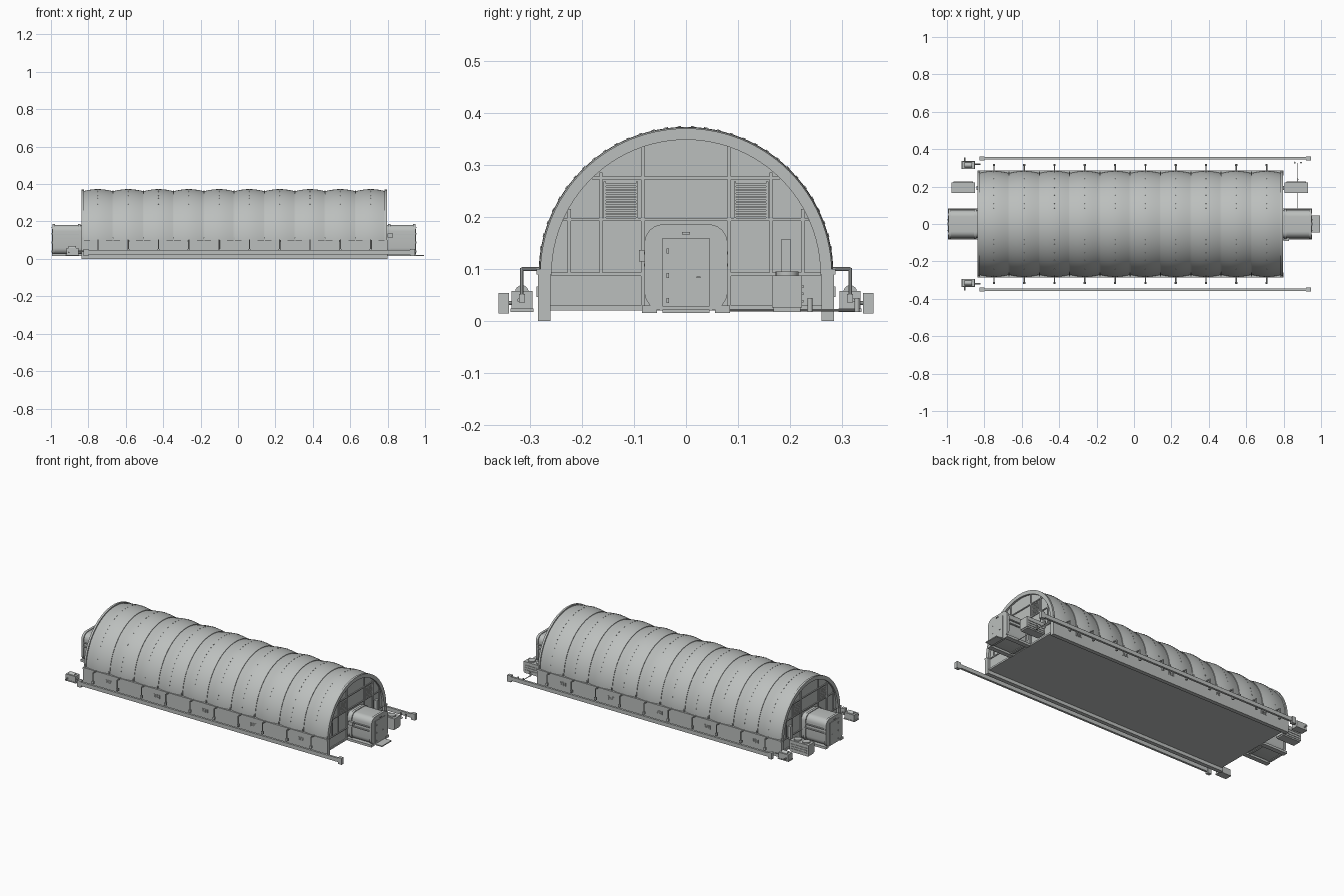
import bpy, bmesh, math
from mathutils import Matrix, Vector

cube = bpy.data.objects.get("Cube")
if cube:
    bpy.data.objects.remove(cube, do_unlink=True)

grey = bpy.data.materials.new("light_grey")
grey.use_nodes = True
COL = (0.50, 0.52, 0.51, 1)
grey.diffuse_color = COL
grey.node_tree.nodes["Principled BSDF"].inputs["Base Color"].default_value = COL

X0, X1 = -0.83, 0.79          # hall length
SPRING, R = 0.09, 0.283       # arch springing height and outer radius
PANELS = 10
STEP = (X1 - X0) / PANELS


def finish(name, bm, smooth=None):
    bmesh.ops.recalc_face_normals(bm, faces=bm.faces)
    me = bpy.data.meshes.new(name)
    bm.to_mesh(me)
    bm.free()
    me.materials.append(grey)
    ob = bpy.data.objects.new(name, me)
    bpy.context.collection.objects.link(ob)
    if smooth:
        bpy.ops.object.select_all(action='DESELECT')
        ob.select_set(True)
        bpy.context.view_layer.objects.active = ob
        bpy.ops.object.shade_smooth_by_angle(angle=math.radians(smooth))
    return ob


def add_box(bm, x0, x1, y0, y1, z0, z1, rot=None):
    m = Matrix.Translation(((x0 + x1) / 2, (y0 + y1) / 2, (z0 + z1) / 2))
    if rot:
        m = m @ rot
    m = m @ Matrix.Diagonal((x1 - x0, y1 - y0, z1 - z0, 1))
    bmesh.ops.create_cube(bm, size=1, matrix=m)


def boxes(name, items):
    bm = bmesh.new()
    for b in items:
        add_box(bm, *b)
    return finish(name, bm)


def add_cyl(bm, p, q, r, n=12):
    p, q = Vector(p), Vector(q)
    d = q - p
    m = Matrix.Translation((p + q) / 2) @ d.to_track_quat('Z', 'Y').to_matrix().to_4x4()
    bmesh.ops.create_cone(bm, cap_ends=True, segments=n, radius1=r, radius2=r,
                          depth=d.length, matrix=m)


def cyls(name, items):
    bm = bmesh.new()
    for c in items:
        add_cyl(bm, *c)
    return finish(name, bm, 40)


def prism(name, profile, x0, x1, smooth=None):
    """Extrude a (y, z) outline along x."""
    bm = bmesh.new()
    f = bm.faces.new([bm.verts.new((x0, y, z)) for y, z in profile])
    g = bmesh.ops.extrude_face_region(bm, geom=[f])["geom"]
    bmesh.ops.translate(bm, vec=(x1 - x0, 0, 0),
                        verts=[v for v in g if isinstance(v, bmesh.types.BMVert)])
    return finish(name, bm, smooth)


def arc(r, n=48):
    return [(r * math.cos(math.pi * i / n), SPRING + r * math.sin(math.pi * i / n))
            for i in range(n + 1)]


def rounded(w, z0, z1, r, n=6):
    pts = []
    for cy, cz, a0 in ((w - r, z1 - r, 0), (r - w, z1 - r, 90), (r - w, z0 + r, 180), (w - r, z0 + r, 270)):
        for i in range(n + 1):
            a = math.radians(a0 + 90 * i / n)
            pts.append((cy + r * math.cos(a), cz + r * math.sin(a)))
    return pts


# Fabric cover: a row of bulging panels
bm = bmesh.new()
prev = None
SUB = 8
for k in range(PANELS * SUB + 1):
    r = 0.272 + 0.011 * abs(math.sin(math.pi * k / SUB))
    row = [bm.verts.new((X0 + k * STEP / SUB, y, z)) for y, z in arc(r)]
    if prev:
        for i in range(len(row) - 1):
            bm.faces.new((prev[i], prev[i + 1], row[i + 1], row[i]))
    prev = row
finish("fabric_cover", bm, 12)

# Arch ribs at the panel joints, end rings
def ring(name, x0, x1, ro, ri):
    prism(name, arc(ro) + arc(ri)[::-1], x0, x1, 30)

for k in range(1, PANELS):
    x = X0 + k * STEP
    ring("arch_rib", x - 0.003, x + 0.003, 0.2755, 0.262)
ring("end_ring_right", X1 - 0.006, X1 + 0.006, 0.28, 0.258)
ring("end_ring_left", X0 - 0.006, X0 + 0.006, 0.28, 0.258)

# Lacing dots along each panel's middle, and tie-downs at the joints
bm = bmesh.new()
for k in range(PANELS):
    x = X0 + (k + 0.5) * STEP
    for i in range(2, 34):
        a = math.pi * i / 35
        c = (x, 0.2835 * math.cos(a), SPRING + 0.2835 * math.sin(a))
        m = Matrix.Translation(c) @ Matrix.Rotation(a - math.pi / 2, 4, 'X') @ Matrix.Diagonal((0.003, 0.007, 0.002, 1))
        bmesh.ops.create_cube(bm, size=1, matrix=m)
finish("cover_lacing", bm)
boxes("tie_downs", [(X0 + k * STEP - 0.003, X0 + k * STEP + 0.003, s * 0.276 - 0.004, s * 0.276 + 0.004, 0.1, 0.115)
                    for k in range(PANELS + 1) for s in (-1, 1)])

# Floor and side base walls
boxes("floor_slab", [(X0, X1, -0.262, 0.262, 0.02, 0.03)])
for s, side in ((-1, "front"), (1, "back")):
    ys = sorted((s * 0.260, s * 0.284))
    boxes(side + "_base_wall", [(X0 - 0.008, X1 + 0.008, *ys, 0, 0.09),
                                (X0 - 0.008, X1 + 0.008, *sorted((s * 0.268, s * 0.287)), 0.09, 0.1)])
    vents = []
    for i in range(5):
        x = -0.665 + 0.322 * i
        yv = sorted((s * 0.283, s * 0.287))
        vents += [(x - 0.017, x + 0.017, *yv, z, z + 0.004) for z in (0.048, 0.0545, 0.061)]
        vents += [(x + e - 0.002, x + e + 0.002, *yv, 0.046, 0.067) for e in (-0.017, 0, 0.017)]
    boxes(side + "_wall_vents", vents)

# End walls with framing and louvres
wall = [(-0.262, 0.02), (0.262, 0.02)] + arc(0.262)
for x, d, end in ((X1, 1, "right"), (X0, -1, "left")):
    prism(end + "_end_wall", wall, x - d * 0.012, x - d * 0.006)
    fx = sorted((x - d * 0.007, x - d * 0.001))
    bars = []
    for z, w in ((0.09, 0.258), (0.195, 0.235), (0.275, 0.18)):
        bars.append((*fx, -w, w, z - 0.003, z + 0.003))
    for s in (-1, 1):
        for y, z0, z1 in ((0.083, 0.02, 0.335), (0.163, 0.09, 0.285), (0.224, 0.09, 0.215)):
            bars.append((*fx, s * y - 0.003, s * y + 0.003, z0, z1))
    boxes(end + "_wall_frame", bars)
    lv = []
    for s in (-1, 1):
        lv += [(*fx, s * 0.125 - 0.031, s * 0.125 + 0.031, 0.2 + i * 0.0066, 0.2045 + i * 0.0066) for i in range(10)]
        lv += [(*fx, s * 0.125 + e - 0.002, s * 0.125 + e + 0.002, 0.198, 0.268) for e in (-0.031, 0.031)]
    boxes(end + "_louvres", lv)

    # Entrance module with collars, door and fittings
    tip = 0.955 if d > 0 else -0.998
    prism(end + "_entry_body", rounded(0.074, 0.024, 0.182, 0.034), x - d * 0.008, tip - d * 0.006, 35)
    for a in (x + d * 0.012, tip - d * 0.02):
        prism(end + "_entry_collar", rounded(0.08, 0.02, 0.186, 0.037), a, a + d * 0.014, 35)
    boxes(end + "_entry_skid", [(*sorted((x, tip - d * 0.004)), s * 0.07 - 0.014, s * 0.07 + 0.014, 0.016, 0.03)
                                for s in (-1, 1)])
    rail = sorted((x + d * 0.02, tip - d * 0.01))
    boxes(end + "_entry_side_rails", [(*rail, s * 0.077 - 0.004, s * 0.077 + 0.004, z, z + 0.006)
                                      for s in (-1, 1) for z in (0.105, 0.128)])
    dx = sorted((tip - d * 0.008, tip - d * 0.003))
    boxes(end + "_door", [(*dx, -0.045, 0.045, 0.028, 0.16)])
    hx = sorted((tip - d * 0.004, tip))
    fit = [(*hx, -0.037, -0.033, z, z + 0.009) for z in (0.035, 0.083, 0.13)]
    boxes(end + "_door_fittings", fit + [(*hx, 0.02, 0.028, 0.083, 0.086), (*hx, -0.008, 0.008, 0.166, 0.171)])

    # Climate unit with roof fans beside the entrance
    ux0, ux1 = (0.805, 0.93) if d > 0 else (-0.975, -0.85)
    bx = [(ux0, ux1, 0.165, 0.223, 0.026, 0.088), (ux0 + 0.004, ux1 - 0.004, 0.168, 0.22, 0.018, 0.026)]
    bx += [(ux0 + 0.01, ux1 - 0.01, 0.222, 0.226, z, z + 0.005) for z in (0.036, 0.05, 0.064)]
    boxes(end + "_climate_unit", bx)
    cyls(end + "_unit_fans", [((ux0 + e, 0.194, 0.086), (ux0 + e, 0.194, 0.095), 0.022, 20) for e in (0.034, 0.09)])
    boxes(end + "_unit_duct", [(*sorted((x - d * 0.008, x + d * 0.012)), 0.182, 0.202, 0.08, 0.157)])

boxes("entry_step", [(0.95, 0.995, -0.045, 0.045, 0.016, 0.022)])
boxes("entry_control_box", [(0.80, 0.83, -0.09, -0.074, 0.115, 0.137)])

# Side rails, wall brackets and corner pumps
for s, side in ((-1, "front"), (1, "back")):
    boxes(side + "_rail", [(-0.82, 0.945, *sorted((s * 0.344, s * 0.357)), 0.024, 0.047)])
    boxes(side + "_rail_ends", [(a, a + 0.025, *sorted((s * 0.34, s * 0.36)), 0.015, 0.054) for a in (-0.825, 0.92)])
    pipes, feet = [], []
    for k in range(PANELS):
        x = X0 + (k + 0.5) * STEP
        pipes += [((x, s * 0.275, 0.1), (x, s * 0.316, 0.1), 0.0035, 8),
                  ((x, s * 0.315, 0.102), (x, s * 0.315, 0.05), 0.0035, 8)]
        feet.append((x - 0.006, x + 0.006, s * 0.315 - 0.006, s * 0.315 + 0.006, 0.036, 0.052))
    cyls(side + "_wall_pipes", pipes)
    boxes(side + "_pipe_feet", feet)
    boxes(side + "_pump_box", [(-0.918, -0.853, s * 0.315 - 0.02, s * 0.315 + 0.02, 0.024, 0.058),
                               (-0.922, -0.849, s * 0.315 - 0.022, s * 0.315 + 0.022, 0.018, 0.024)])
    cyls(side + "_pump_motor", [((-0.905, s * 0.315, 0.056), (-0.866, s * 0.315, 0.056), 0.013, 16),
                                ((-0.86, s * 0.32, 0.04), (-0.82, s * 0.32, 0.04), 0.004, 8),
                                ((-0.905, s * 0.335, 0.035), (-0.905, s * 0.355, 0.035), 0.004, 8)])

# Supply pipe and valves near the right end
cyls("supply_pipe", [((0.875, 0.08, 0.021), (0.875, 0.325, 0.021), 0.002, 8)])
cyls("supply_valves", [((x, y, 0.018), (x, y, 0.044), 0.005, 10)
                       for x, y in ((0.86, 0.328), (0.893, 0.328), (0.875, 0.238))])
